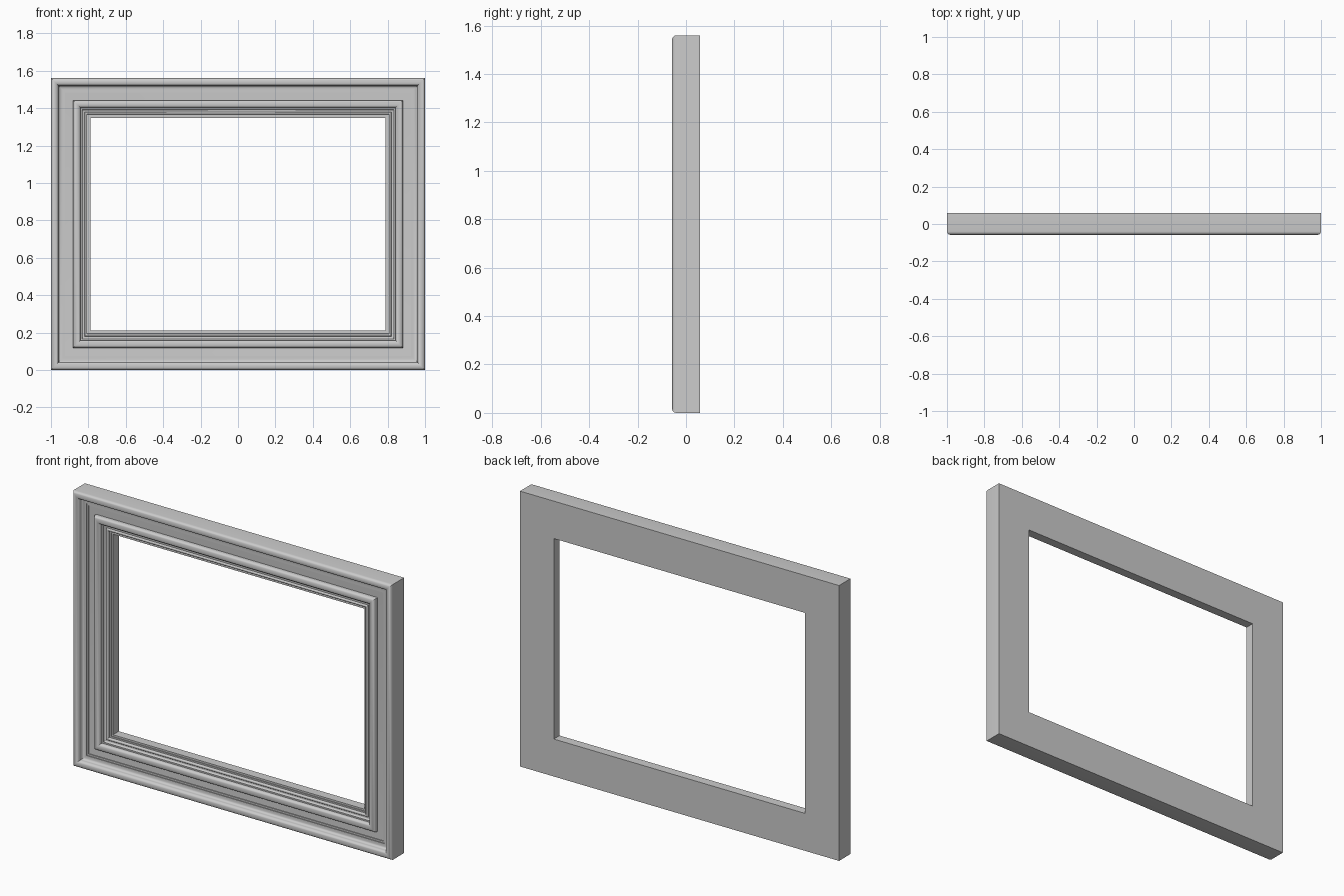
import bpy, bmesh
from math import cos, sin, radians

if "Cube" in bpy.data.objects:
    bpy.data.objects.remove(bpy.data.objects["Cube"])

W, H, T = 1.0, 1.56, 0.058   # half width, height, half thickness


def arc(cx, cy, rx, ry, a0, a1, n=8):
    """Elliptical arc in (inset, depth); 90 degrees points to the front."""
    out = []
    for i in range(n + 1):
        a = radians(a0 + (a1 - a0) * i / n)
        out.append((cx + rx * cos(a), cy - ry * sin(a)))
    return out


# Moulding cross-section: (inset from outer edge, y), back outer edge first
profile = [(0.0, T)]
profile += arc(0.020, -0.040, 0.020, 0.018, 180, 0, 12)       # outer rounded rim
profile += arc(0.060, -0.036, 0.020, 0.014, 180, 270, 6)      # cove under the rim
profile += [(0.066, -0.022), (0.066, -0.018), (0.076, -0.018), (0.076, -0.013)]
profile += [(0.118, -0.010)]                                  # flat panel
profile += [(0.118, -0.022)]
profile += arc(0.138, -0.022, 0.020, 0.016, 180, 0, 12)[1:]   # inner bead
profile += [(0.158, -0.014), (0.166, -0.014)]
profile += arc(0.174, -0.014, 0.008, 0.010, 180, 270, 5)[1:]  # small cove
profile += [(0.180, -0.004)]
profile += arc(0.187, -0.006, 0.007, 0.006, 180, 0, 8)        # fine sight bead
profile += [(0.194, 0.002), (0.202, 0.002), (0.202, 0.006), (0.212, 0.006)]
profile += [(0.212, T)]                                       # opening wall

# Sweep the section round four mitred corners
bm = bmesh.new()
rings = []
for sx, top in ((-1, 0), (1, 0), (1, 1), (-1, 1)):
    rings.append([bm.verts.new((sx * (W - d), y, H - d if top else d))
                  for d, y in profile])
n = len(profile)
for k in range(4):
    a, b = rings[k], rings[(k + 1) % 4]
    for i in range(n):
        j = (i + 1) % n
        bm.faces.new((a[i], b[i], b[j], a[j]))
bmesh.ops.recalc_face_normals(bm, faces=bm.faces)

mesh = bpy.data.meshes.new("picture_frame")
bm.to_mesh(mesh)
bm.free()
frame = bpy.data.objects.new("picture_frame", mesh)
bpy.context.collection.objects.link(frame)
bpy.context.view_layer.objects.active = frame
frame.select_set(True)
bpy.ops.object.shade_smooth_by_angle(angle=radians(35))
